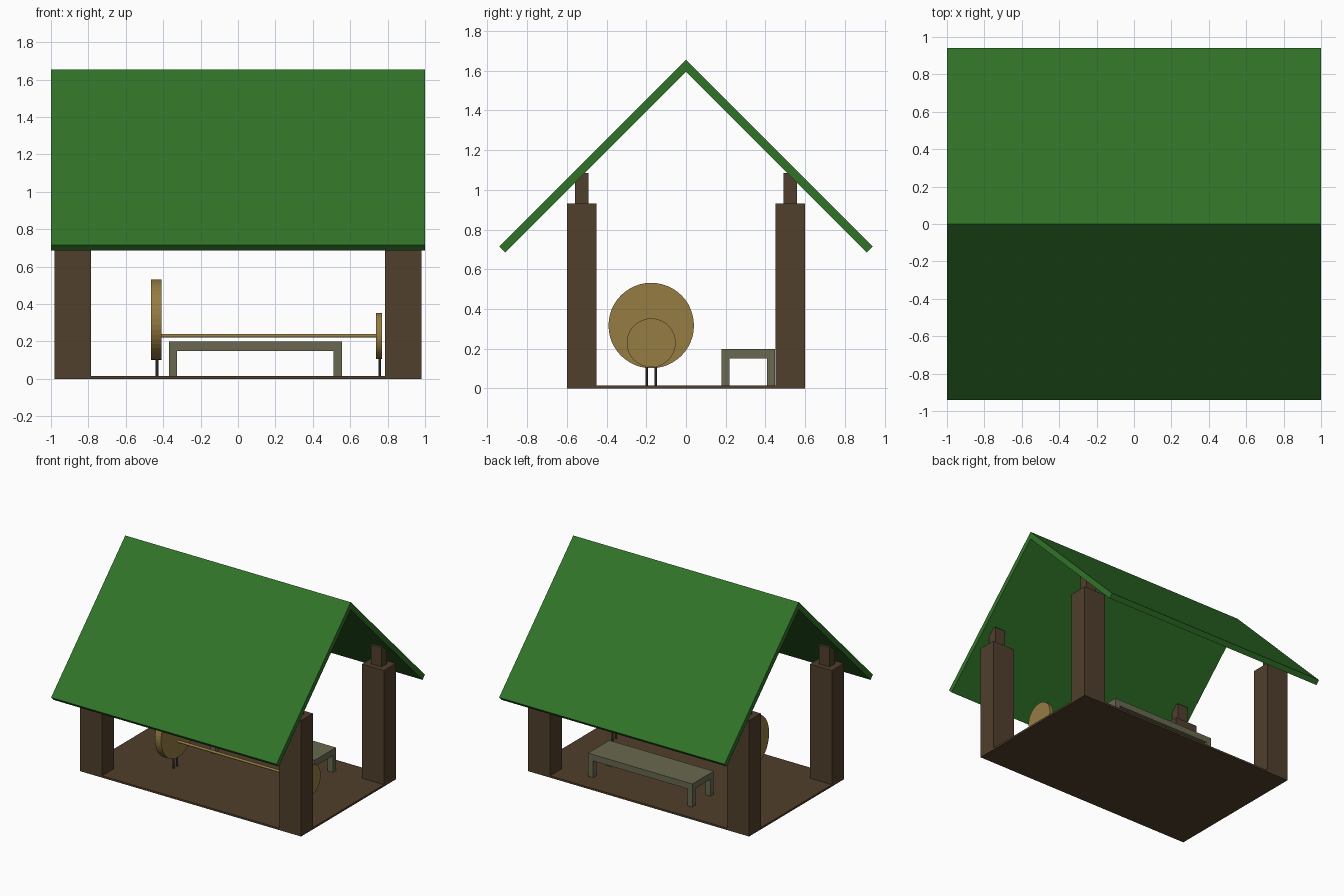
import bpy, bmesh
from math import pi
from mathutils import Matrix, Vector

if "Cube" in bpy.data.objects:
    bpy.data.objects.remove(bpy.data.objects["Cube"])


def material(name, rgb):
    m = bpy.data.materials.new(name)
    m.diffuse_color = (*rgb, 1)
    m.use_nodes = True
    m.node_tree.nodes["Principled BSDF"].inputs["Base Color"].default_value = m.diffuse_color
    return m


GREEN = material("roof_green", (0.031, 0.17, 0.022))
WOOD = material("dark_wood", (0.08, 0.05, 0.025))
BENCH = material("weathered_wood", (0.14, 0.14, 0.08))
TAN = material("wheel_tan", (0.30, 0.20, 0.055))
METAL = material("dark_metal", (0.06, 0.06, 0.06))


def finish(name, bm, mat):
    bmesh.ops.recalc_face_normals(bm, faces=bm.faces)
    me = bpy.data.meshes.new(name)
    bm.to_mesh(me)
    bm.free()
    me.materials.append(mat)
    ob = bpy.data.objects.new(name, me)
    bpy.context.collection.objects.link(ob)
    return ob


def box(name, x, y, z, mat):
    """Box from (min, max) pairs on each axis."""
    bm = bmesh.new()
    bmesh.ops.create_cube(bm, size=1)
    for v in bm.verts:
        v.co = Vector([(lo + hi) / 2 + c * (hi - lo) for c, (lo, hi) in zip(v.co, (x, y, z))])
    return finish(name, bm, mat)


def cylinder(name, centre, radius, length, sides, mat, along_x=True):
    bm = bmesh.new()
    rot = Matrix.Rotation(pi / 2, 4, 'Y') if along_x else Matrix()
    bmesh.ops.create_cone(bm, cap_ends=True, segments=sides, radius1=radius, radius2=radius,
                          depth=length, matrix=Matrix.Translation(centre) @ rot)
    return finish(name, bm, mat)


# Gable roof: chevron profile extruded along x
profile = [(-0.94, 0.715), (0, 1.655), (0.94, 0.715), (0.91, 0.685), (0, 1.595), (-0.91, 0.685)]
bm = bmesh.new()
ends = [[bm.verts.new((x, y, z)) for y, z in profile] for x in (-1, 1)]
for i in range(6):
    j = (i + 1) % 6
    bm.faces.new((ends[0][i], ends[0][j], ends[1][j], ends[1][i]))
for e in ends:
    bm.faces.new((e[0], e[1], e[4], e[5]))
    bm.faces.new((e[1], e[2], e[3], e[4]))
finish("roof", bm, GREEN)

# Floor
FLOOR = 0.015
box("floor", (-0.98, 0.98), (-0.6, 0.6), (0, FLOOR), WOOD)

# Corner posts with narrower stubs carrying the roof
for sx, xn in ((-1, "left"), (1, "right")):
    for sy, yn in ((-1, "front"), (1, "back")):
        def span(s, lo, hi):
            return tuple(sorted((s * lo, s * hi)))
        box(f"{yn}_{xn}_post", span(sx, 0.785, 0.98), span(sy, 0.45, 0.6), (0, 0.93), WOOD)
        box(f"{yn}_{xn}_post_stub", span(sx, 0.837, 0.93), span(sy, 0.49, 0.56), (0.93, 1.085), WOOD)

# Bench
box("bench_seat", (-0.37, 0.555), (0.178, 0.448), (0.15, 0.2), BENCH)
for x in (-0.37, 0.51):
    for y in (0.178, 0.408):
        box("bench_leg", (x, x + 0.045), (y, y + 0.04), (FLOOR, 0.15), BENCH)

# Large and small wheels, each on a pair of thin legs
WY = -0.175
for name, x, z, r, w in (("large_wheel", -0.437, 0.317, 0.215, 0.055),
                         ("small_wheel", 0.754, 0.23, 0.123, 0.032)):
    cylinder(name, (x, WY, z), r, w, 48, TAN)
    for dy in (-0.023, 0.023):
        cylinder(name + "_leg", (x + 0.004, WY + dy, 0.065), 0.007, 0.1, 8, METAL, along_x=False)

# Axle joining the wheels
cylinder("axle", (0.164, WY, 0.23), 0.01, 1.15, 16, TAN)
